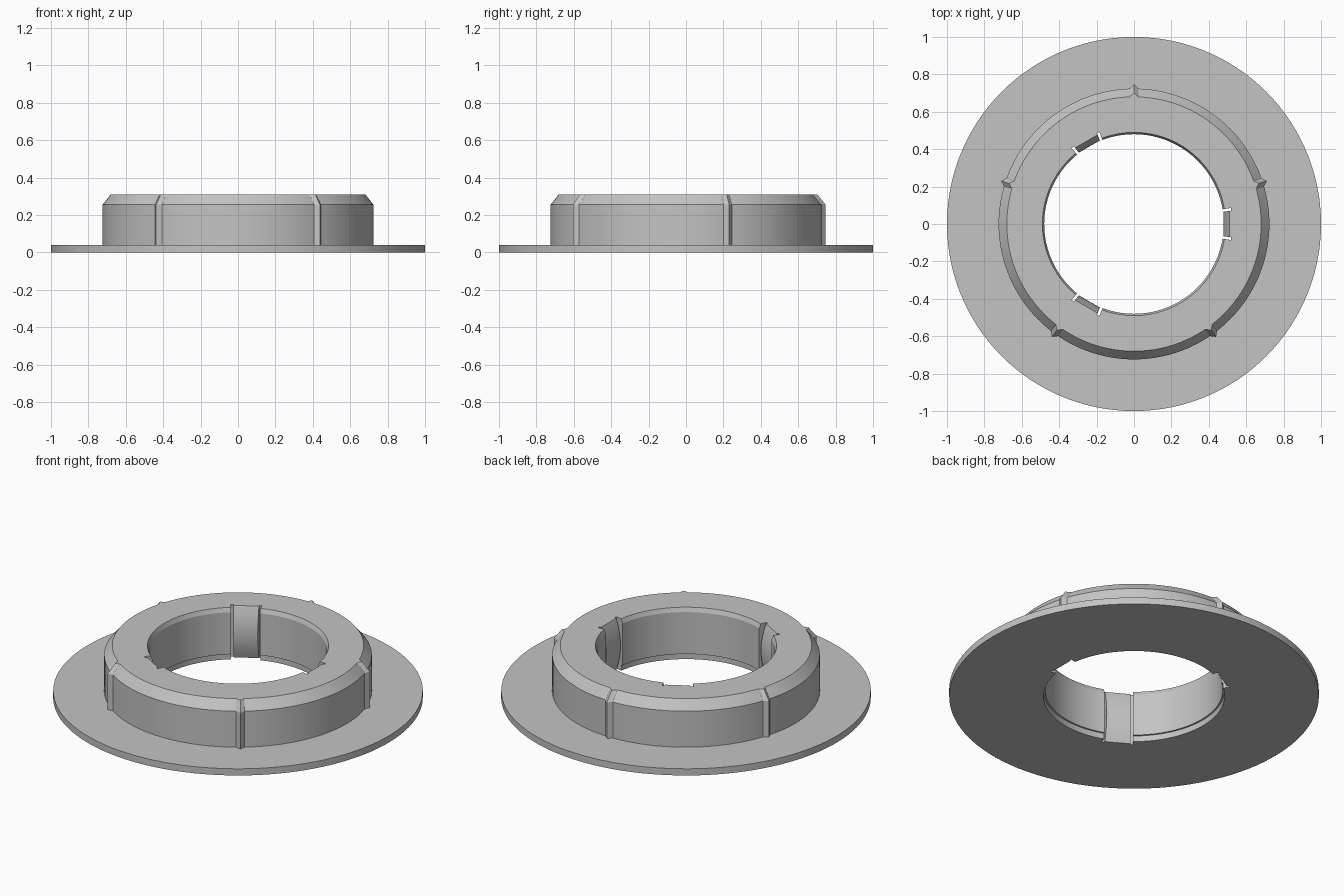
import bpy
import bmesh
from math import pi, tau, cos, sin, radians

if "Cube" in bpy.data.objects:
    bpy.data.objects.remove(bpy.data.objects["Cube"], do_unlink=True)

HEIGHT, FLANGE_TOP, SHOULDER = 0.31, 0.04, 0.255
RIBS = [radians(90 + 72 * i) for i in range(5)]
CLIPS = [radians(120 * i) for i in range(3)]
RIB_HALF = 0.033                      # angular half width of a rib
SLOT_IN, SLOT_OUT = 0.136, 0.164      # angular limits of the slots beside a clip
EPS = 0.0001

# Bore profile: stepped flange hole, straight wall, chamfered top
BORE = [(0, 0.49), (0.035, 0.49), (0.035, 0.48)]
BORE += [(0.035 + 0.25 * i / 8, 0.48) for i in range(1, 9)]
BORE += [(HEIGHT, 0.49)]


def offset(angle, centres):
    """Smallest angular distance from an angle to a set of centres."""
    return min(abs((angle - c + pi) % tau - pi) for c in centres)


def inner_radius(angle, z, bore_r):
    d = offset(angle, CLIPS)
    if d < SLOT_IN:                   # flat clip bulging towards the axis
        mid = HEIGHT / 2
        return (0.478 + 0.032 * ((z - mid) / mid) ** 2) / cos(d)
    return 0.525 if d < SLOT_OUT else bore_r


def section(angle):
    """Closed radial section (radius, z) at one angle."""
    rib = max(0, 1 - offset(angle, RIBS) / RIB_HALF) * 0.022
    outer = [(0.68 + rib, HEIGHT), (0.724 + rib, SHOULDER),
             (0.724 + rib, FLANGE_TOP), (1, FLANGE_TOP), (1, 0)]
    return [(inner_radius(angle, z, r), z) for z, r in BORE] + outer


# Angular stations: even steps plus rib corners and doubled slot edges
angles = [tau * i / 120 for i in range(120)]
angles = [a for a in angles if offset(a, RIBS) > RIB_HALF]
angles += [c + s * RIB_HALF for c in RIBS for s in (-1, 0, 1)]
angles += [c + side * edge + e for c in CLIPS for side in (-1, 1)
           for edge in (SLOT_IN, SLOT_OUT) for e in (-EPS, EPS)]
angles = sorted(a % tau for a in angles)

# Sweep the section round the axis
bm = bmesh.new()
rings = [[bm.verts.new((r * cos(a), r * sin(a), z)) for r, z in section(a)]
         for a in angles]
for i, ring in enumerate(rings):
    nxt = rings[(i + 1) % len(rings)]
    for j in range(len(ring)):
        k = (j + 1) % len(ring)
        bm.faces.new((ring[j], ring[k], nxt[k], nxt[j]))
bmesh.ops.remove_doubles(bm, verts=bm.verts, dist=0.000001)
bmesh.ops.recalc_face_normals(bm, faces=bm.faces)
mesh = bpy.data.meshes.new("flanged_collar")
bm.to_mesh(mesh)
bm.free()

collar = bpy.data.objects.new("flanged_collar", mesh)
bpy.context.collection.objects.link(collar)

# Plain grey material
grey = bpy.data.materials.new("light_grey")
grey.use_nodes = True
colour = (0.55, 0.55, 0.55, 1)
grey.diffuse_color = colour
grey.node_tree.nodes["Principled BSDF"].inputs["Base Color"].default_value = colour
mesh.materials.append(grey)

bpy.context.view_layer.objects.active = collar
collar.select_set(True)
bpy.ops.object.shade_smooth_by_angle(angle=radians(18))
